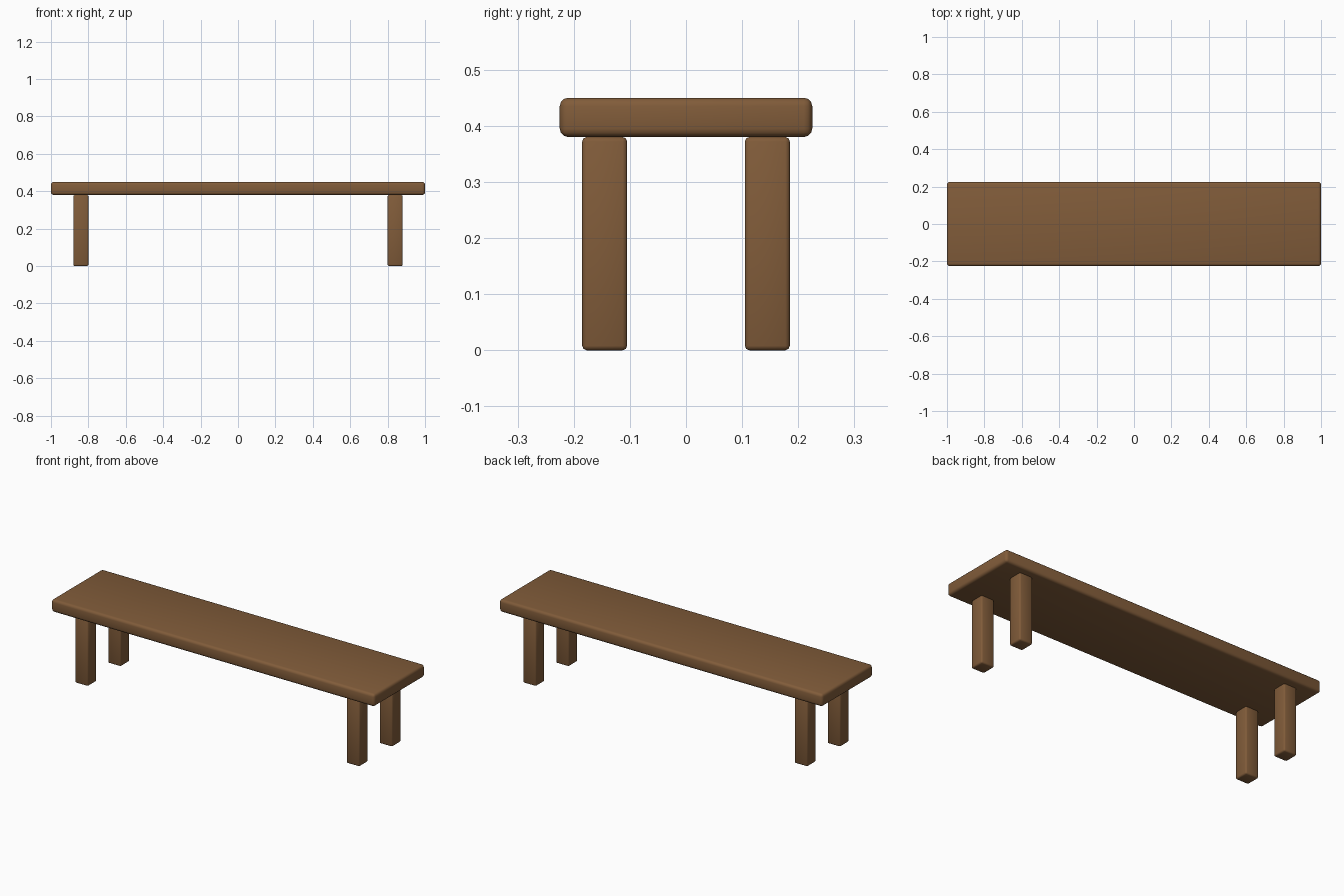
import bpy, math

if "Cube" in bpy.data.objects:
    bpy.data.objects.remove(bpy.data.objects["Cube"])

wood = bpy.data.materials.new("brown wood")
wood.diffuse_color = (0.22, 0.107, 0.042, 1)
wood.use_nodes = True
wood.node_tree.nodes["Principled BSDF"].inputs["Base Color"].default_value = wood.diffuse_color


def block(name, centre, size, bevel, segments):
    """Box with rounded edges, softly shaded."""
    bpy.ops.mesh.primitive_cube_add(size=1, location=centre)
    ob = bpy.context.object
    ob.name = name
    ob.scale = size
    bpy.ops.object.transform_apply(location=False, rotation=False, scale=True)
    mod = ob.modifiers.new("rounded edges", 'BEVEL')
    mod.width = bevel
    mod.segments = segments
    bpy.ops.object.modifier_apply(modifier=mod.name)
    ob.data.materials.append(wood)
    bpy.ops.object.shade_smooth()
    return ob


# Seat plank
block("seat", (0, 0, 0.415), (2.0, 0.45, 0.07), 0.015, 3)

# Four square legs
for sx, side in ((-1, "left"), (1, "right")):
    for sy, end in ((-1, "front"), (1, "back")):
        block(f"{end}_{side}_leg", (sx * 0.84, sy * 0.145, 0.19),
              (0.08, 0.08, 0.38), 0.008, 2)
